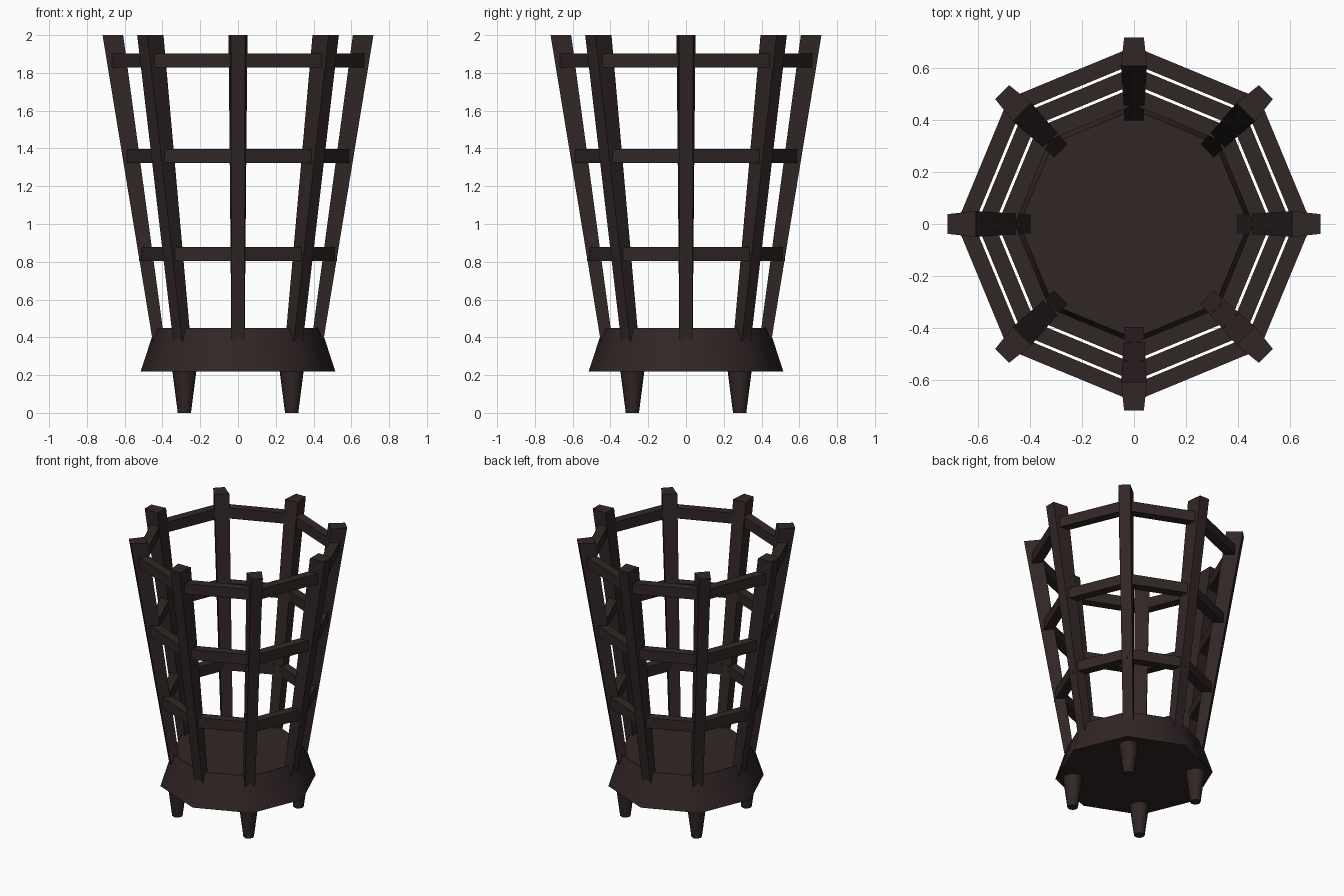
import bpy, bmesh, math
from mathutils import Matrix, Vector

if "Cube" in bpy.data.objects:
    bpy.data.objects.remove(bpy.data.objects["Cube"])

iron = bpy.data.materials.new("dark_iron")
iron.diffuse_color = (0.031, 0.019, 0.019, 1)
iron.use_nodes = True
iron.node_tree.nodes["Principled BSDF"].inputs["Base Color"].default_value = iron.diffuse_color


def finish(bm, name, smooth=False):
    bmesh.ops.recalc_face_normals(bm, faces=bm.faces)
    me = bpy.data.meshes.new(name)
    bm.to_mesh(me)
    bm.free()
    me.materials.append(iron)
    ob = bpy.data.objects.new(name, me)
    bpy.context.collection.objects.link(ob)
    if smooth:
        bpy.ops.object.select_all(action='DESELECT')
        bpy.context.view_layer.objects.active = ob
        ob.select_set(True)
        bpy.ops.object.shade_smooth_by_angle(angle=math.radians(55))
    return ob


def frustum(name, x, y, z0, z1, r0, r1, turn=0.0):
    # eight-sided tapered solid with capped ends
    bm = bmesh.new()
    rings = []
    for z, r in ((z0, r0), (z1, r1)):
        rings.append([bm.verts.new((x + r * math.cos(turn + i * math.pi / 4),
                                    y + r * math.sin(turn + i * math.pi / 4), z))
                      for i in range(8)])
    a, b = rings
    bm.faces.new(a)
    bm.faces.new(b)
    for i in range(8):
        j = (i + 1) % 8
        bm.faces.new((a[i], a[j], b[j], b[i]))
    return finish(bm, name, True)


# flared base plate
frustum("base", 0, 0, 0.22, 0.45, 0.515, 0.44)

# four tapered feet
for sx in (-1, 1):
    for sy in (-1, 1):
        frustum("foot", sx * 0.284, sy * 0.284, 0, 0.24, 0.035, 0.066)

# eight leaning uprights, thicker toward the top
for k in range(8):
    bm = bmesh.new()
    rot = Matrix.Rotation(k * math.pi / 4, 3, 'Z')
    ends = []
    for z, r_in, r_out, w_in, w_out in ((0.37, 0.388, 0.45, 0.035, 0.034),
                                        (2.0, 0.608, 0.717, 0.05, 0.038)):
        ends.append([bm.verts.new(rot @ Vector(p)) for p in (
            (r_in, -w_in, z), (r_out, -w_out, z), (r_out, w_out, z), (r_in, w_in, z))])
    a, b = ends
    bm.faces.new(a)
    bm.faces.new(b)
    for i in range(4):
        j = (i + 1) % 4
        bm.faces.new((a[i], a[j], b[j], b[i]))
    finish(bm, "upright_bar")

# three octagonal hoops joining the uprights
for zc, r in ((0.84, 0.525), (1.36, 0.604), (1.865, 0.683)):
    bm = bmesh.new()
    section = ((r - 0.067, zc - 0.037), (r, zc - 0.037), (r, zc + 0.037), (r - 0.067, zc + 0.037))
    loops = [[bm.verts.new((q * math.cos(k * math.pi / 4), q * math.sin(k * math.pi / 4), z))
              for q, z in section] for k in range(8)]
    for k in range(8):
        a, b = loops[k], loops[(k + 1) % 8]
        for i in range(4):
            j = (i + 1) % 4
            bm.faces.new((a[i], a[j], b[j], b[i]))
    finish(bm, "hoop")
